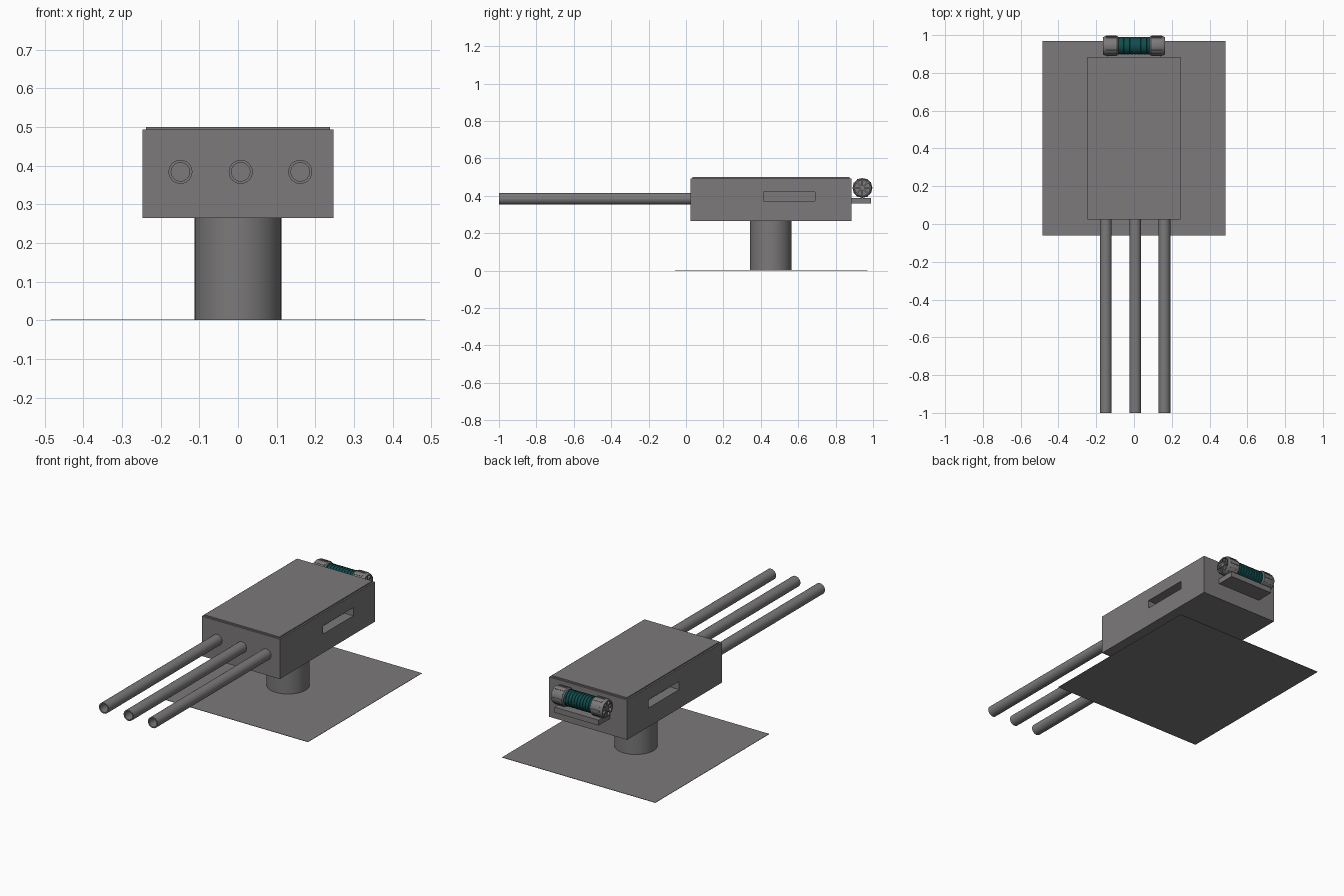
import bpy, bmesh, math
from mathutils import Matrix

if "Cube" in bpy.data.objects:
    bpy.data.objects.remove(bpy.data.objects["Cube"])


def material(name, rgb):
    m = bpy.data.materials.new(name)
    m.diffuse_color = (*rgb, 1)
    m.use_nodes = True
    m.node_tree.nodes["Principled BSDF"].inputs["Base Color"].default_value = m.diffuse_color
    return m


GREY = material("gunmetal_grey", (0.2, 0.192, 0.195))
TEAL = material("dark_teal", (0.006, 0.075, 0.075))


def finish(name, bm, mat, smooth=False):
    bmesh.ops.recalc_face_normals(bm, faces=bm.faces)
    me = bpy.data.meshes.new(name)
    bm.to_mesh(me)
    bm.free()
    me.materials.append(mat)
    ob = bpy.data.objects.new(name, me)
    bpy.context.collection.objects.link(ob)
    if smooth:
        bpy.ops.object.select_all(action='DESELECT')
        ob.select_set(True)
        bpy.context.view_layer.objects.active = ob
        bpy.ops.object.shade_smooth_by_angle(angle=math.radians(35))
    return ob


def box(name, x, y, z, mat=GREY):
    bm = bmesh.new()
    bmesh.ops.create_cube(bm, size=1)
    for v in bm.verts:
        for i, (lo, hi) in enumerate((x, y, z)):
            v.co[i] = lo if v.co[i] < 0 else hi
    return finish(name, bm, mat)


def lathe(name, profile, place, mat=GREY, sides=32, closed=False):
    """Revolve (radius, height) points about local z, then place."""
    bm = bmesh.new()
    rings = []
    for r, h in profile:
        rings.append([bm.verts.new((r * math.cos(2 * math.pi * i / sides),
                                    r * math.sin(2 * math.pi * i / sides), h))
                      for i in range(sides)])
    pairs = list(zip(rings, rings[1:]))
    if closed:
        pairs.append((rings[-1], rings[0]))
    for a, b in pairs:
        for i in range(sides):
            j = (i + 1) % sides
            bm.faces.new((a[i], a[j], b[j], b[i]))
    if not closed:
        bm.faces.new(rings[0])
        bm.faces.new(rings[-1])
    bm.transform(place)
    return finish(name, bm, mat, True)


# Ground plate and pedestal
box("base_plate", (-0.485, 0.485), (-0.06, 0.97), (0, 0.002))
lathe("pedestal", [(0.112, 0.001), (0.112, 0.27)], Matrix.Translation((0, 0.453, 0)), sides=48)

# Main housing with a recessed slot on each side
housing = box("housing", (-0.247, 0.247), (0.025, 0.885), (0.265, 0.493))
for side in (-1, 1):
    xs = sorted((side * 0.19, side * 0.3))
    cutter = box("slot_cutter", xs, (0.415, 0.69), (0.373, 0.42))
    cutter.hide_render = True
    cutter.hide_set(True)
    mod = housing.modifiers.new("slot", 'BOOLEAN')
    mod.operation = 'DIFFERENCE'
    mod.solver = 'EXACT'
    mod.object = cutter
box("housing_lid", (-0.238, 0.238), (0.035, 0.875), (0.49, 0.5))

# Three hollow barrels
for n, x in enumerate((-0.149, 0.007, 0.161)):
    place = Matrix.Translation((x, -1, 0.384)) @ Matrix.Rotation(-math.pi / 2, 4, 'X')
    lathe(f"barrel_{n + 1}", [(0.024, 0), (0.031, 0), (0.031, 1.03), (0.024, 1.03)],
          place, sides=24, closed=True)

# Rear shelf
box("rear_shelf", (-0.14, 0.14), (0.88, 0.99), (0.358, 0.389))

# Canister: ribbed teal core along x
CY, CZ = 0.943, 0.442
along_x = Matrix.Translation((0, CY, CZ)) @ Matrix.Rotation(math.pi / 2, 4, 'Y')
core = []
for i in range(10):
    h = -0.09 + i * 0.018
    core += [(0.046, h), (0.046, h + 0.013), (0.043, h + 0.0135), (0.043, h + 0.0175)]
lathe("canister_core", core, along_x, TEAL)

# Canister end caps: bevelled shells with recessed, spoked ends
for side, label in ((-1, "left"), (1, "right")):
    place = along_x @ Matrix.Scale(side, 4, (0, 0, 1))
    lathe(f"canister_cap_{label}",
          [(0.046, 0.083), (0.052, 0.089), (0.052, 0.15), (0.046, 0.163),
           (0.04, 0.163), (0.04, 0.148)], place)
    lathe(f"cap_hub_{label}", [(0.012, 0.14), (0.012, 0.165)], place, sides=16)
    bm = bmesh.new()
    for k in range(4):
        m = (place @ Matrix.Rotation(k * math.pi / 4, 4, 'Z')
             @ Matrix.Translation((0, 0, 0.153)) @ Matrix.Diagonal((0.084, 0.008, 0.016, 1)))
        bmesh.ops.create_cube(bm, size=1, matrix=m)
    finish(f"cap_spokes_{label}", bm, GREY)
    # Grip ribs around the cap
    bm = bmesh.new()
    for k in range(12):
        m = (place @ Matrix.Rotation(k * math.pi / 6, 4, 'Z')
             @ Matrix.Translation((0.051, 0, 0.12)) @ Matrix.Diagonal((0.006, 0.008, 0.055, 1)))
        bmesh.ops.create_cube(bm, size=1, matrix=m)
    finish(f"cap_ribs_{label}", bm, GREY)
